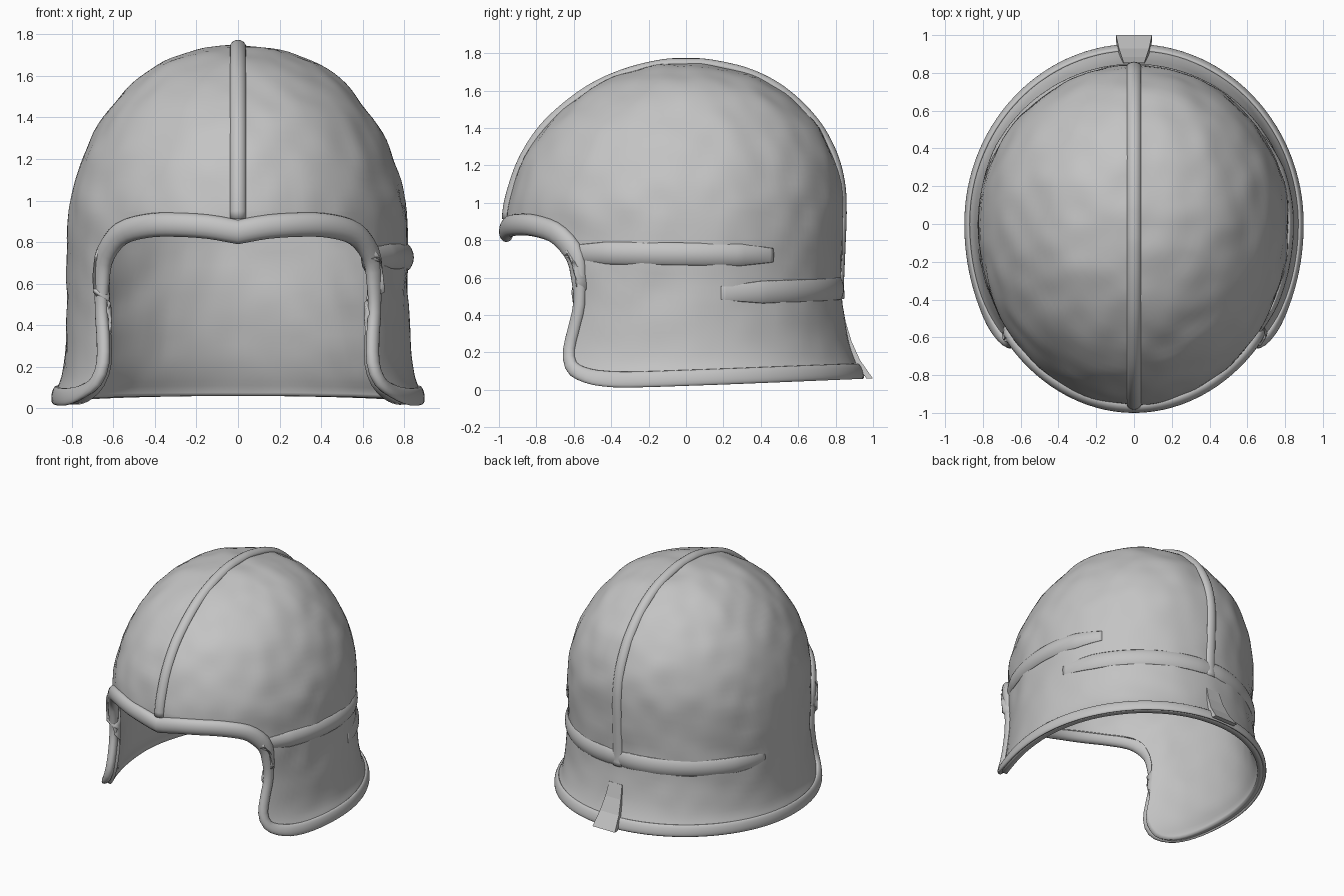
import bpy, bmesh, math
from mathutils import Vector, noise

if "Cube" in bpy.data.objects:
    bpy.data.objects.remove(bpy.data.objects["Cube"], do_unlink=True)

steel = bpy.data.materials.new("worn grey metal")
steel.use_nodes = True
GREY = (0.55, 0.55, 0.55, 1)
steel.diffuse_color = GREY
steel.node_tree.nodes["Principled BSDF"].inputs["Base Color"].default_value = GREY

# Helmet sections from crown to hem: height, half width, front reach, back reach
SECTIONS = [Vector(s) for s in (
    (1.75, 0, 0, 0), (1.74, .13, .13, .13), (1.7, .28, .3, .31), (1.63, .43, .47, .465),
    (1.53, .545, .62, .595), (1.4, .65, .76, .71), (1.25, .73, .86, .79), (1.1, .785, .92, .83),
    (.95, .815, .955, .84), (.75, .822, .96, .835), (.55, .822, .95, .83), (.4, .825, .95, .845),
    (.25, .835, .98, .87), (.14, .85, 1.02, .9), (.06, .88, 1.06, .93), (0, .885, 1.07, .945))]

# Lower outline from brow to nape: angle from the front, height
OUTLINE = [Vector(p) for p in (
    (0, .845), (10, .87), (22, .88), (32, .875), (42, .845), (48, .79), (52, .71), (53, .6),
    (53, .46), (51.5, .33), (51, .21), (54, .11), (60, .05), (70, .025), (95, .02), (135, .02),
    (180, .02))]

BROW_ROW = 8
HALF = 72


def spline(points, t):
    """Smooth interpolation through a list of points."""
    last = len(points) - 1
    i = max(0, min(int(t), last - 1))
    f = t - i
    a, b, c, d = (points[max(0, min(last, i + k))] for k in (-1, 0, 1, 2))
    return b + ((c - a) + ((2 * a - 5 * b + 4 * c - d) + (3 * b - a - 3 * c + d) * f) * f) * (f / 2)


def row_at(z):
    for i in range(len(SECTIONS) - 1):
        hi, lo = SECTIONS[i][0], SECTIONS[i + 1][0]
        if z >= lo:
            return i + (hi - z) / (hi - lo)
    return len(SECTIONS) - 1


def surface(deg, row):
    z, a, front, back = spline(SECTIONS, row)
    th = math.radians(deg)
    x, c = a * math.sin(th), math.cos(th)
    y = -(front if c > 0 else back) * c
    lift = max(0, min(1, (y + .4) / 1.35)) * max(0, 1 - z / .4)
    return Vector((x, y, z + .06 * lift))


def normal(deg, row):
    dth = surface(deg + 1, row) - surface(deg - 1, row)
    dt = surface(deg, row + .05) - surface(deg, row - .05)
    return dt.cross(dth).normalized()


def add_object(name, bm, smooth=True):
    for f in bm.faces:
        f.smooth = smooth
    mesh = bpy.data.meshes.new(name)
    bm.to_mesh(mesh)
    bm.free()
    mesh.materials.append(steel)
    obj = bpy.data.objects.new(name, mesh)
    bpy.context.collection.objects.link(obj)
    return obj


def bridge(bm, rings, closed=False):
    """Skin a row of equal rings, capping the ends if it is open."""
    n, sides = len(rings), len(rings[0])
    for i in range(n if closed else n - 1):
        r, s = rings[i], rings[(i + 1) % n]
        for k in range(sides):
            m = (k + 1) % sides
            bm.faces.new((r[k], r[m], s[m], s[k]))
    if not closed:
        bm.faces.new(rings[0])
        bm.faces.new(rings[-1])
    bmesh.ops.recalc_face_normals(bm, faces=bm.faces)


def ridge(name, chart, sizes, closed=False, soft=1, sides=16):
    """Raised bead following (angle, row) points; a higher soft blends it into the sheet."""
    bm = bmesh.new()
    pts = [surface(*c) for c in chart]
    n = len(pts)
    rings = []
    for i, p in enumerate(pts):
        if closed:
            along = pts[(i + 1) % n] - pts[i - 1]
        else:
            along = pts[min(i + 1, n - 1)] - pts[max(i - 1, 0)]
        up = normal(*chart[i])
        side = along.cross(up).normalized()
        w, h = sizes[i]
        ring = []
        for k in range(sides):
            q = math.tau * k / sides
            rise = math.copysign(abs(math.sin(q)) ** soft, math.sin(q))
            ring.append(bm.verts.new(p + side * w * math.cos(q) + up * h * rise))
        rings.append(ring)
    bridge(bm, rings, closed)
    return add_object(name, bm)


# Even spacing along the lower outline
dense = [spline(OUTLINE, (len(OUTLINE) - 1) * i / 600) for i in range(601)]
dense = [(max(0, min(180, d)), row_at(z)) for d, z in dense]
lengths = [0]
for p, q in zip(dense, dense[1:]):
    lengths.append(lengths[-1] + (surface(*q) - surface(*p)).length)
edge = [dense[min(range(601), key=lambda j: abs(lengths[j] - lengths[-1] * i / HALF))]
        for i in range(HALF + 1)]
columns = list(range(-HALF, HALF))
loop = [(math.copysign(edge[abs(k)][0], k), edge[abs(k)][1]) for k in columns]

# Shell: crown, brow, cheek guards and neck guard in one hammered sheet
bm = bmesh.new()
grid = []
CROWN, SKIRT = 32, 20
for r in range(CROWN + SKIRT + 1):
    line = []
    for k, (edge_deg, edge_row) in zip(columns, loop):
        v = max(0, r - CROWN) / SKIRT
        deg = 180 * k / HALF
        row = BROW_ROW * min(1, r / CROWN)
        p = surface(deg + (edge_deg - deg) * v, row + (edge_row - row) * v)
        out = (p - Vector((0, 0, .7))).normalized()
        dent = .004 * noise.noise(p * 3.2) + .011 * noise.noise(p * 6.5)
        line.append(bm.verts.new(p + out * dent * (1 - v * v)))
    grid.append(line)
for up, low in zip(grid, grid[1:]):
    for c in range(len(columns)):
        d = (c + 1) % len(columns)
        bm.faces.new((up[c], low[c], low[d], up[d]))
bmesh.ops.remove_doubles(bm, verts=bm.verts, dist=.0005)
shell = add_object("helmet_shell", bm)
solid = shell.modifiers.new("thickness", "SOLIDIFY")
solid.thickness = .05
solid.offset = -1

# Rolled rim: broad at the brow, slim on the cheeks, a low lip just above the hem
rim_path, rim_sizes = [], []
for deg, row in loop:
    brow = max(0, min(1, (10.2 - row) / 1.2))
    hem = max(0, min(1, (row - 13) / 1.5))
    rim_path.append((deg, row - .5 * hem))
    rim_sizes.append((.035 + .023 * brow + .008 * hem, .03 + .01 * brow - .015 * hem))
ridge("rolled_rim", rim_path, rim_sizes, closed=True)

# Crest over the crown, softening towards the nape
crest = [(0, 8.2 - 7.6 * i / 40) for i in range(41)]
crest += [(180, .6 + 9.8 * i / 50) for i in range(51)]
crest_sizes = [(.038, .027 - .012 * max(0, (i - 60) / 30)) for i in range(len(crest))]
ridge("crest", crest, crest_sizes, soft=1.4)


def band(name, start, end, z_start, z_end, width, height, steps=48):
    chart, sizes = [], []
    for i in range(steps + 1):
        f = i / steps
        taper = min(1, .25 + 4 * min(f, 1 - f))
        chart.append((start + (end - start) * f, row_at(z_start + (z_end - z_start) * f)))
        sizes.append((width * (.5 + taper / 2), height * taper))
    ridge(name, chart, sizes, soft=1.8)


# Side ridge running back from the brow, and the ridges above the neck guard
band("left_side_ridge", 50, 124, .735, .72, .06, .024)
for name, sign in (("left", 1), ("right", -1)):
    band(name + "_neck_ridge", 103 * sign, 190 * sign, .52, .55, .06, .018)

# Curved tab at the centre of the neck guard: half width, outer reach, height
bm = bmesh.new()
rings = []
for half, y, z in ((.055, .855, .36), (.065, .885, .26), (.08, .93, .16), (.095, 1, .06)):
    rings.append([bm.verts.new(c) for c in (
        (-half, y, z), (half, y, z), (half, y - .035, z), (-half, y - .035, z))])
bridge(bm, rings)
add_object("neck_tab", bm, smooth=False)
